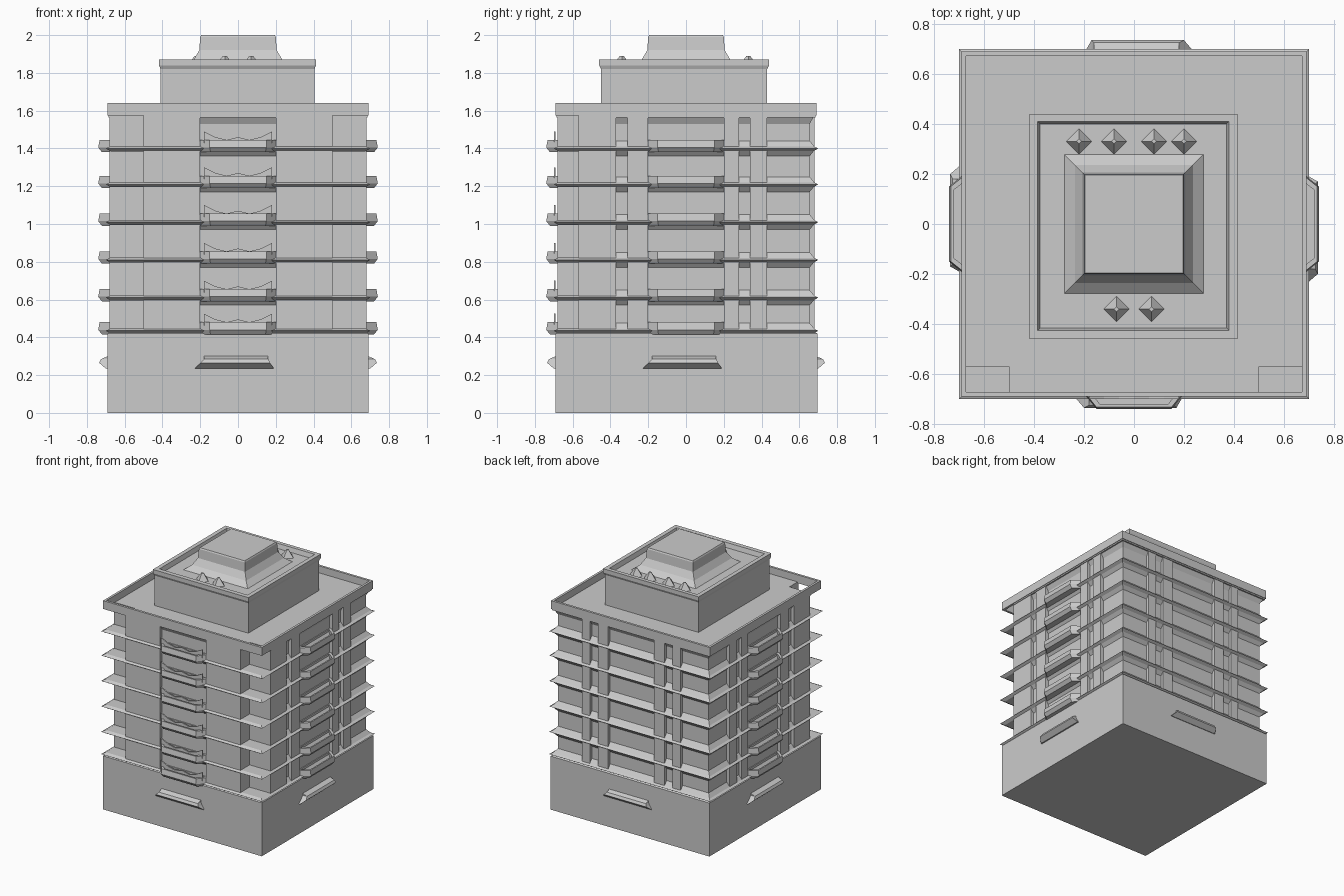
import bpy, bmesh, math
from mathutils import Matrix, Vector

if "Cube" in bpy.data.objects:
    bpy.data.objects.remove(bpy.data.objects["Cube"])

FLOORS = [0.435, 0.61, 0.81, 1.01, 1.21, 1.40]
DECK = 1.585


def finish(name, bm):
    bmesh.ops.recalc_face_normals(bm, faces=bm.faces)
    me = bpy.data.meshes.new(name)
    bm.to_mesh(me)
    bm.free()
    ob = bpy.data.objects.new(name, me)
    bpy.context.collection.objects.link(ob)
    return ob


def box(bm, x0, x1, y0, y1, z0, z1, m=Matrix()):
    c = Vector(((x0 + x1) / 2, (y0 + y1) / 2, (z0 + z1) / 2))
    bmesh.ops.create_cube(bm, size=1, matrix=m @ Matrix.Translation(c)
                          @ Matrix.Diagonal((x1 - x0, y1 - y0, z1 - z0, 1)))


def loft(bm, rings):
    """Closed solid through rings of equal point count."""
    vs = [[bm.verts.new(p) for p in r] for r in rings]
    n = len(vs[0])
    for a, b in zip(vs, vs[1:]):
        for i in range(n):
            j = (i + 1) % n
            bm.faces.new((a[i], a[j], b[j], b[i]))
    bm.faces.new(vs[0])
    bm.faces.new(vs[-1])


def rect(x0, x1, y0, y1, z):
    return [(x0, y0, z), (x1, y0, z), (x1, y1, z), (x0, y1, z)]


def sq(r, z):
    return rect(-r, r, -r, r, z)


def notched(r, z):
    # square plan with the two front corners cut out
    return [(-0.5, -r, z), (0.5, -r, z), (0.5, -0.57, z), (r, -0.57, z),
            (r, r, z), (-r, r, z), (-r, -0.57, z), (-0.5, -0.57, z)]


# Solid ground storey
bm = bmesh.new()
loft(bm, [rect(-0.69, 0.69, -0.69, 0.695, 0), rect(-0.69, 0.69, -0.69, 0.695, 0.42),
          sq(0.675, 0.435)])
finish("ground_storey", bm)

# Recessed core with open front corner loggias
bm = bmesh.new()
loft(bm, [notched(0.655, 0.42), notched(0.655, DECK)])
finish("tower_core", bm)

# Floor ledges: pointed edge plus a flare onto the wall
bm = bmesh.new()
for z in FLOORS:
    loft(bm, [sq(0.675, z - 0.015), sq(0.70, z), sq(0.675, z + 0.012)])
    loft(bm, [notched(0.655, z - 0.04), notched(0.688, z), notched(0.655, z + 0.04)])
finish("floor_ledges", bm)

# Wall panels between the windows; each face is drawn at the front and turned
front = [(-0.5, -0.2), (0.2, 0.5)]
right = [(-0.57, -0.37), (-0.31, -0.2), (0.2, 0.28), (0.34, 0.43)]
left = [(-b, -a) for a, b in right]
back = [(-0.43, -0.36), (-0.29, -0.2), (0.2, 0.29), (0.36, 0.43)]
faces = [front, right, back, left]
turns = [Matrix.Rotation(i * math.pi / 2, 4, 'Z') for i in range(4)]
bm = bmesh.new()
for m, cols in zip(turns, faces):
    for a, b in cols:
        box(bm, a, b, -0.68, -0.64, 0.42, DECK, m)
finish("wall_panels", bm)

# Window heads under the roof slab
bm = bmesh.new()
loft(bm, [notched(0.655, 1.53), notched(0.685, DECK)])
finish("window_heads", bm)

# Balconies: tapered open trays on the front and both sides
def tray(bm, z, m, w=0.19):
    out = [(-w - 0.02, -0.665), (-w + 0.04, -0.74), (w - 0.04, -0.74), (w + 0.02, -0.665)]
    inn = [(-w + 0.01, -0.665), (-w + 0.055, -0.722), (w - 0.055, -0.722), (w - 0.01, -0.665)]
    loft(bm, [[m @ Vector((x * 0.97, -0.66 + (y + 0.66) * 0.75, z - 0.03)) for x, y in out],
              [m @ Vector((x, y, z - 0.005)) for x, y in out],
              [m @ Vector((x, y * 0.99, z + 0.035)) for x, y in out],
              [m @ Vector((x, y, z + 0.035)) for x, y in inn],
              [m @ Vector((x, y, z + 0.0)) for x, y in inn]])


for name, i in (("front", 0), ("right", 1), ("left", 3)):
    bm = bmesh.new()
    for z in FLOORS:
        tray(bm, z + 0.01, turns[i])
        if i == 0:
            # scalloped front railing
            top = [0.09, 0.06, 0.045, 0.06, 0.045, 0.06, 0.09]
            xs = [-0.18 + 0.06 * k for k in range(7)]
            loop = [(x, z + t) for x, t in zip(xs, top)] + [(0.18, z), (-0.18, z)]
            loft(bm, [[(x, -0.70, h) for x, h in loop], [(x, -0.69, h) for x, h in loop]])
    finish(name + "_balconies", bm)

# Entrance canopies on all four sides
bm = bmesh.new()
for m in turns:
    loft(bm, [[m @ Vector(p) for p in rect(-0.23, 0.19, -0.70, -0.66, 0.235)],
              [m @ Vector(p) for p in rect(-0.20, 0.17, -0.735, -0.66, 0.265)],
              [m @ Vector(p) for p in rect(-0.18, 0.16, -0.725, -0.66, 0.285)],
              [m @ Vector(p) for p in rect(-0.18, 0.16, -0.69, -0.66, 0.30)]])
finish("canopies", bm)

# Roof deck, left open above the corner loggias
bm = bmesh.new()
box(bm, -0.685, 0.685, -0.57, 0.685, DECK - 0.02, DECK)
box(bm, -0.5, 0.5, -0.685, -0.57, DECK - 0.02, DECK)
finish("roof_deck", bm)

# Thin roof parapet
bm = bmesh.new()
for m in turns:
    box(bm, -0.69, 0.69, -0.69, -0.672, DECK - 0.01, 1.64, m)
finish("roof_parapet", bm)

# Penthouse with a rim and sunken top
bm = bmesh.new()
loft(bm, [rect(-0.41, 0.405, -0.45, 0.43, DECK - 0.01), rect(-0.41, 0.405, -0.45, 0.43, 1.82),
          rect(-0.418, 0.413, -0.46, 0.44, 1.84), rect(-0.418, 0.413, -0.46, 0.44, 1.87),
          rect(-0.385, 0.38, -0.425, 0.41, 1.87), rect(-0.375, 0.37, -0.415, 0.40, 1.835)])
finish("penthouse", bm)

# Flared top block
bm = bmesh.new()
loft(bm, [sq(0.285, 1.83), sq(0.235, 1.87), sq(0.205, 1.92), sq(0.20, 1.99), sq(0.195, 2.0)])
finish("top_block", bm)

# Small pointed vents around the top block
bm = bmesh.new()
for x, y in [(-0.22, 0.33), (-0.08, 0.33), (0.08, 0.33), (0.2, 0.33), (-0.07, -0.34), (0.07, -0.34)]:
    bmesh.ops.create_cone(bm, cap_ends=True, segments=4, radius1=0.055, radius2=0.01,
                          depth=0.06, matrix=Matrix.Translation((x, y, 1.86)))
finish("roof_vents", bm)
